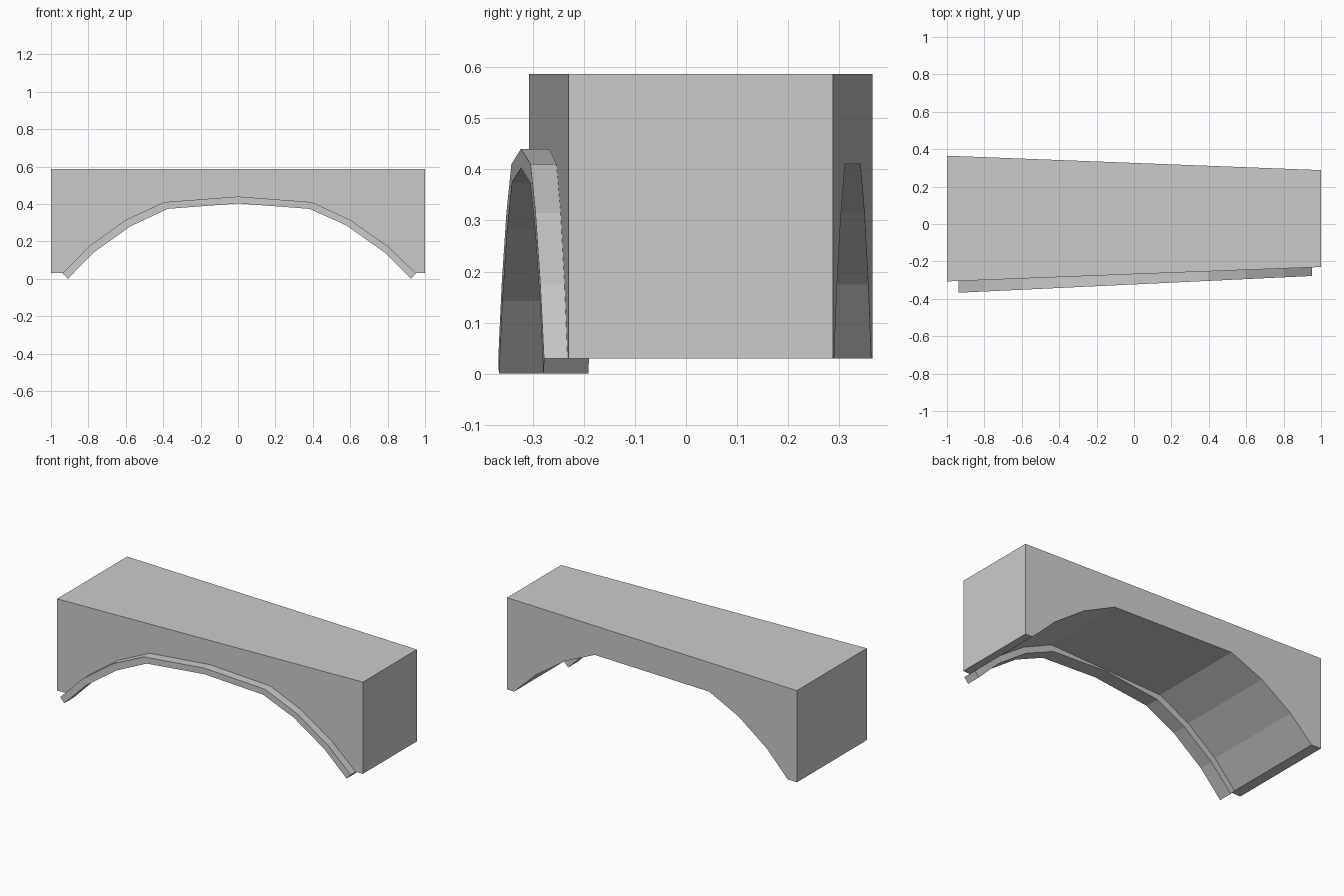
import bpy, bmesh

if "Cube" in bpy.data.objects:
    bpy.data.objects.remove(bpy.data.objects["Cube"])


def slab(name, profile, front, back):
    """Prism from an (x, z) outline between two plan lines y = a + b*x."""
    bm = bmesh.new()
    rings = [[bm.verts.new((x, a + b * x, z)) for x, z in profile]
             for a, b in (front, back)]
    n = len(profile)
    bm.faces.new(rings[0])
    bm.faces.new(rings[1][::-1])
    for i in range(n):
        j = (i + 1) % n
        bm.faces.new((rings[0][i], rings[1][i], rings[1][j], rings[0][j]))
    bmesh.ops.recalc_face_normals(bm, faces=bm.faces)
    mesh = bpy.data.meshes.new(name)
    bm.to_mesh(mesh)
    bm.free()
    obj = bpy.data.objects.new(name, mesh)
    bpy.context.collection.objects.link(obj)
    return obj


# Shared arch curve (extrados of the trim, underside of the block)
left = [(-0.937, 0.03), (-0.795, 0.175), (-0.6, 0.315), (-0.395, 0.41)]
right = [(0.395, 0.41), (0.6, 0.315), (0.8, 0.175), (0.952, 0.03)]

# Tapered bridge block with a flat-topped arched opening
slab("arch_block",
     [(-1, 0.587), (-1, 0.03)] + left + right + [(1, 0.03), (1, 0.587)],
     (-0.2685, 0.0385), (0.3265, -0.0385))

# Narrow arch rib running along the front edge
inner = [(-0.91, 0), (-0.77, 0.142), (-0.573, 0.282), (-0.375, 0.374),
         (0, 0.403),
         (0.382, 0.374), (0.58, 0.285), (0.782, 0.142), (0.925, 0)]
slab("front_arch_rib", left + [(0, 0.44)] + right + inner[::-1],
     (-0.323, 0.0474), (-0.235, 0.0474))
